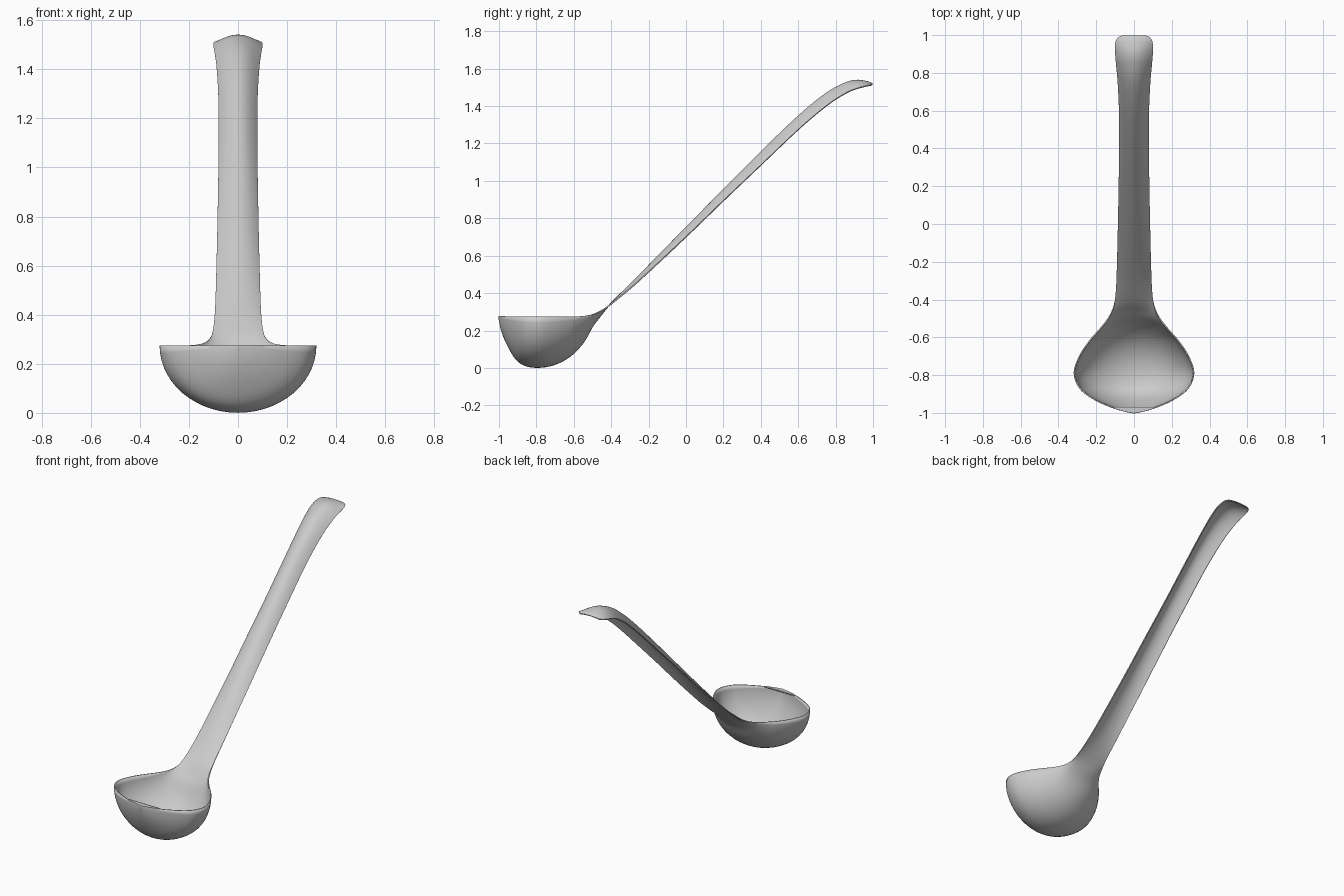
import bpy, bmesh, math

if "Cube" in bpy.data.objects:
    bpy.data.objects.remove(bpy.data.objects["Cube"])

# Stations along the ladle: y, half width, edge height, centreline height
STATIONS = [
    (-1.0, 0, .274, .27), (-.985, .07, .274, .20), (-.955, .155, .274, .125),
    (-.91, .24, .274, .05), (-.86, .293, .274, .014), (-.785, .316, .274, .004),
    (-.70, .288, .274, .02), (-.62, .236, .274, .063), (-.55, .175, .277, .135),
    (-.50, .136, .286, .222), (-.46, .115, .303, .275), (-.42, .104, .327, .325),
    (-.36, .096, .374, .386), (-.25, .09, .467, .495), (0, .083, .70, .75),
    (.2, .079, .893, .952), (.4, .076, 1.083, 1.153), (.6, .077, 1.273, 1.345),
    (.75, .084, 1.40, 1.468), (.85, .093, 1.466, 1.522), (.91, .098, 1.492, 1.537),
    (.96, .097, 1.506, 1.532), (.985, .086, 1.511, 1.524), (.996, .066, 1.513, 1.518)]
STEPS, ACROSS = 5, 28


def spline(points):
    """Catmull-Rom resampling of the stations."""
    pts = [points[0]] + points + [points[-1]]
    out = []
    for a, b, c, d in zip(pts, pts[1:], pts[2:], pts[3:]):
        for i in range(STEPS):
            t = i / STEPS
            out.append(tuple(
                .5 * (2*q + (r - p)*t + (2*p - 5*q + 4*r - s)*t*t + (3*q - p - 3*r + s)*t**3)
                for p, q, r, s in zip(a, b, c, d)))
    return out + [points[-1]]


rows = spline(STATIONS)
# Small flat pouring lip closing the front tip of the rim
lip = [(y, w, e, e) for y, w, e, c in reversed(rows) if y < -.968]

bm = bmesh.new()
grid = []
for y, w, edge, mid in lip + rows:
    # Round section in the bowl, shallow arch in the handle
    power = 1 + min(1, max(0, (y + .6) / .25))
    ring = []
    for k in range(ACROSS + 1):
        a = math.pi * (k / ACROSS - .5)
        ring.append(bm.verts.new((w * math.sin(a), y,
                                  edge + (mid - edge) * max(0, math.cos(a)) ** power)))
    grid.append(ring)
for r0, r1 in zip(grid, grid[1:]):
    for k in range(ACROSS):
        bm.faces.new((r0[k], r0[k + 1], r1[k + 1], r1[k]))
bmesh.ops.remove_doubles(bm, verts=bm.verts, dist=.0004)
bmesh.ops.recalc_face_normals(bm, faces=bm.faces)
mesh = bpy.data.meshes.new("ladle")
bm.to_mesh(mesh)
bm.free()
ladle = bpy.data.objects.new("ladle", mesh)
bpy.context.collection.objects.link(ladle)

# Thin sheet thickness
solid = ladle.modifiers.new("thickness", 'SOLIDIFY')
solid.thickness = .007
solid.offset = 0

bpy.context.view_layer.objects.active = ladle
ladle.select_set(True)
bpy.ops.object.shade_smooth_by_angle(angle=math.radians(45))
